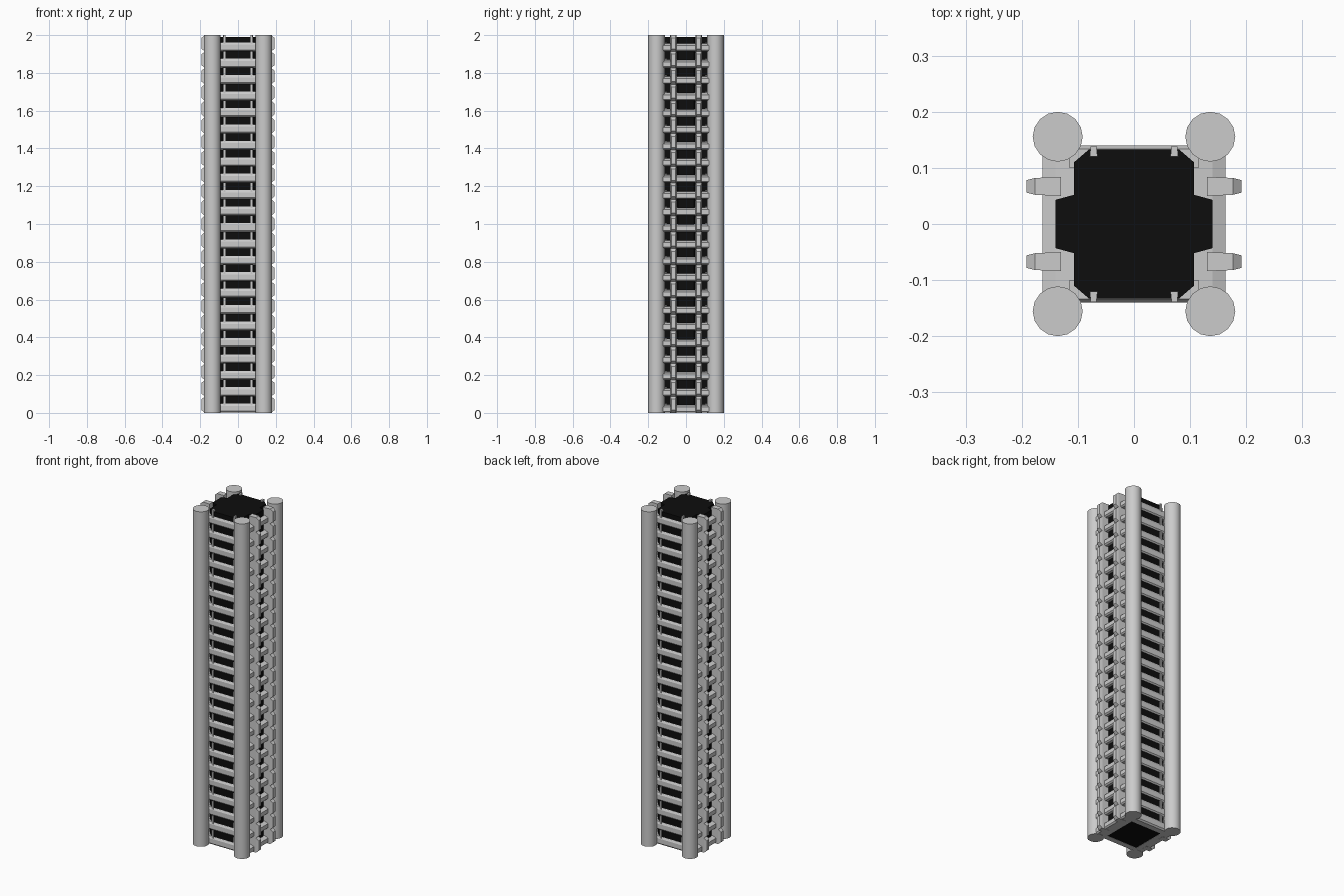
import bpy, bmesh, math
from mathutils import Matrix, Vector

if "Cube" in bpy.data.objects:
    bpy.data.objects.remove(bpy.data.objects["Cube"])

N = 23            # stacked segments
H = 2.0 / N       # height of one segment

black = bpy.data.materials.new("black_core")
black.diffuse_color = (0.004, 0.004, 0.004, 1)
black.use_nodes = True
black.node_tree.nodes["Principled BSDF"].inputs["Base Color"].default_value = black.diffuse_color


def prism(bm, pts, vec):
    """Extrude a closed 3D outline along vec."""
    f = bm.faces.new([bm.verts.new(p) for p in pts])
    r = bmesh.ops.extrude_face_region(bm, geom=[f], use_keep_orig=True)
    verts = [v for v in r["geom"] if isinstance(v, bmesh.types.BMVert)]
    bmesh.ops.translate(bm, verts=verts, vec=vec)


def finish(bm, name, count=N, smooth=False, mat=None):
    bmesh.ops.recalc_face_normals(bm, faces=bm.faces)
    me = bpy.data.meshes.new(name)
    bm.to_mesh(me)
    bm.free()
    ob = bpy.data.objects.new(name, me)
    bpy.context.collection.objects.link(ob)
    if mat:
        me.materials.append(mat)
    if count > 1:
        a = ob.modifiers.new("stack", 'ARRAY')
        a.count = count
        a.use_relative_offset = False
        a.use_constant_offset = True
        a.constant_offset_displace = (0, 0, H)
    if smooth:
        bpy.ops.object.select_all(action='DESELECT')
        ob.select_set(True)
        bpy.context.view_layer.objects.active = ob
        bpy.ops.object.shade_smooth_by_angle(angle=math.radians(40))
    return ob


# Corner tubes
bm = bmesh.new()
for sx in (-1, 1):
    for sy in (-1, 1):
        bmesh.ops.create_cone(bm, cap_ends=True, segments=16, radius1=0.0445,
                              radius2=0.0445, depth=H,
                              matrix=Matrix.Translation((sx * .136, sy * .1555, H / 2)))
finish(bm, "corner_tubes", smooth=True)

# Black core with stepped sides
quarter = [(.14, .043), (.107, .052), (.107, .11), (.08, .133)]
outline = (quarter + [(-x, y) for x, y in reversed(quarter)]
           + [(-x, -y) for x, y in quarter] + [(x, -y) for x, y in reversed(quarter)])
bm = bmesh.new()
prism(bm, [(x, y, 0.002) for x, y in outline], (0, 0, 1.988))
finish(bm, "core", count=1, mat=black)

# Front and back rungs, with small posts above them
bm = bmesh.new()
for s in (-1, 1):
    prof = [(.10, .001), (.132, .001), (.14, .009), (.14, .037), (.134, .049), (.10, .049)]
    prism(bm, [(-.115, s * y, z) for y, z in prof], (.23, 0, 0))
    for x in (-.072, .072):
        prism(bm, [(x - .007, s * .12, .04), (x + .007, s * .12, .04),
                   (x + .005, s * .139, .04), (x - .005, s * .139, .04)], (0, 0, H - .04))
finish(bm, "front_back_rungs")

# Side rungs
bm = bmesh.new()
for s in (-1, 1):
    prof = [(.10, .001), (.155, .001), (.163, .008), (.163, .032), (.14, .042), (.10, .045)]
    prism(bm, [(s * x, -.125, z) for x, z in prof], (0, .25, 0))
finish(bm, "side_rungs")

# Side rails: tapered fins with chamfered ends
bm = bmesh.new()
for sx in (-1, 1):
    for sy in (-1, 1):
        rows = []
        for x, w, e in ((.13, .017, 0), (.176, .015, 0), (.192, .011, .014)):
            rows.append([bm.verts.new((sx * x, sy * .067 + dy, z)) for dy, z in
                         ((-w, e), (w, e), (w, H - e), (-w, H - e))])
        for a, b in zip(rows, rows[1:]):
            for i in range(4):
                j = (i + 1) % 4
                bm.faces.new((a[i], a[j], b[j], b[i]))
        bm.faces.new(rows[0])
        bm.faces.new(rows[-1])
finish(bm, "side_rails")
